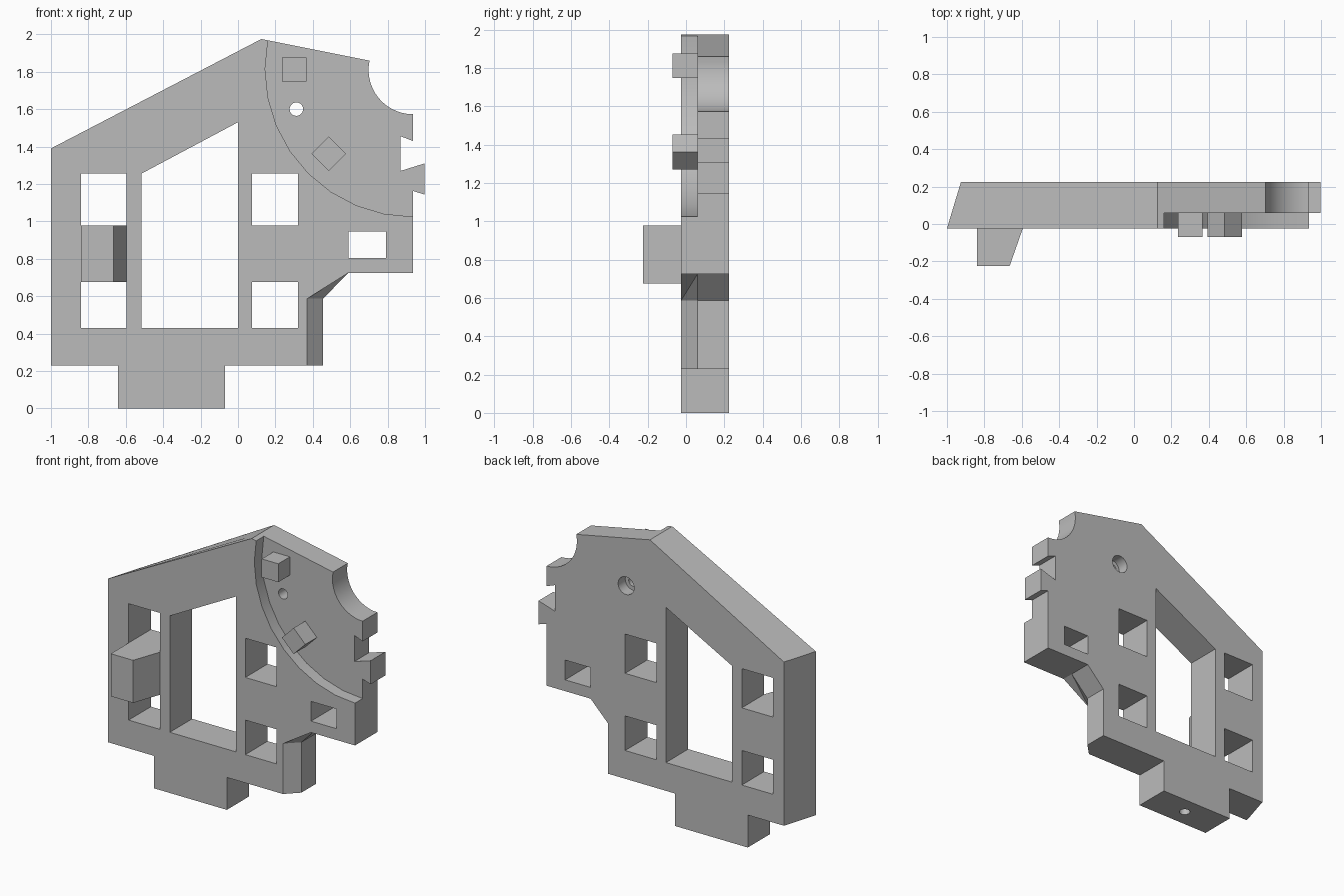
import bpy
import bmesh
from math import cos, sin, pi, radians

cube = bpy.data.objects.get("Cube")
if cube:
    bpy.data.objects.remove(cube, do_unlink=True)

grey = bpy.data.materials.new("plain grey")
grey.use_nodes = True
grey.diffuse_color = (0.5, 0.5, 0.5, 1)
grey.node_tree.nodes["Principled BSDF"].inputs["Base Color"].default_value = (0.5, 0.5, 0.5, 1)

FRONT, STEP, BACK = -0.025, 0.06, 0.225


def loft(name, layers, diagonals=()):
    """Join matching (x, z) outlines, each at its own y, into a closed solid."""
    bm = bmesh.new()
    rings = [[bm.verts.new((x, y, z)) for x, z in pts] for y, pts in layers]
    n = len(rings[0])
    bm.faces.new(rings[0])
    bm.faces.new(rings[-1])
    for a, b in zip(rings, rings[1:]):
        for i in range(n):
            j = (i + 1) % n
            if a is rings[0] and i in diagonals:
                bm.faces.new((a[i], a[j], b[i]))
                bm.faces.new((a[j], b[j], b[i]))
            else:
                bm.faces.new((a[i], a[j], b[j], b[i]))
    bmesh.ops.recalc_face_normals(bm, faces=bm.faces)
    mesh = bpy.data.meshes.new(name)
    bm.to_mesh(mesh)
    bm.free()
    mesh.materials.append(grey)
    obj = bpy.data.objects.new(name, mesh)
    bpy.context.collection.objects.link(obj)
    return obj


def prism(name, pts, y0, y1):
    return loft(name, [(y0, pts), (y1, pts)])


def rect(x0, x1, z0, z1):
    return [(x0, z0), (x1, z0), (x1, z1), (x0, z1)]


def circle(x, z, r, n, start=0.0, end=2 * pi, closed=True):
    count = n if closed else n + 1
    return [(x + r * cos(start + (end - start) * i / n),
             z + r * sin(start + (end - start) * i / n)) for i in range(count)]


def cut(target, cutter):
    mod = target.modifiers.new("cut", 'BOOLEAN')
    mod.operation = 'DIFFERENCE'
    mod.solver = 'EXACT'
    mod.object = cutter
    bpy.context.view_layer.objects.active = target
    bpy.ops.object.modifier_apply(modifier=mod.name)
    bpy.data.objects.remove(cutter, do_unlink=True)


# Plate outline, clockwise from the lower left, with a bitten corner and a notched edge
bite = circle(0.935, 1.81, 0.237, 14, radians(168), radians(270), False)


def outline(left, post):
    return ([(left, 0.23), (left, 1.39), (0.125, 1.975)] + bite +
            [(0.935, 1.43), (0.87, 1.455), (0.87, 1.27), (0.998, 1.31), (0.998, 1.143),
             (0.935, 1.163), (0.935, 0.725), (0.59, 0.725), (post, 0.587), (post, 0.23),
             (-0.07, 0.23), (-0.07, 0), (-0.642, 0), (-0.642, 0.23)])


front = outline(-1, 0.37)
plate = loft("plate", [(FRONT, front), (STEP, outline(-0.975, 0.455)),
                       (BACK, outline(-0.925, 0.455))],
             diagonals=[front.index((0.59, 0.725))])

# Window openings
openings = [rect(x, x + 0.245, z0, z1)
            for x in (-0.84, 0.075) for z0, z1 in ((0.43, 0.675), (0.977, 1.255))]
openings.append(rect(0.59, 0.79, 0.805, 0.945))
openings.append([(-0.517, 0.43), (0, 0.43), (0, 1.53), (-0.517, 1.255)])
for pts in openings:
    cut(plate, prism("opening_cutter", pts, -0.5, 0.5))

# Round recess on the front, and the screw hole with its wider back
cut(plate, prism("recess_cutter", circle(0.935, 1.815, 0.79, 32), -0.3, STEP))
cut(plate, prism("screw_hole_cutter", circle(0.312, 1.6, 0.036, 24), -0.5, 0.5))
cut(plate, prism("screw_head_cutter", circle(0.312, 1.6, 0.063, 24), 0.145, 0.5))

# Hole up into the bottom tab
bpy.ops.mesh.primitive_cylinder_add(vertices=24, radius=0.036, depth=0.4,
                                    location=(-0.356, 0.1, 0))
cut(plate, bpy.context.object)

# Smooth the round walls, keeping corners and coarse recess sides sharp
bpy.ops.object.select_all(action='DESELECT')
plate.select_set(True)
bpy.context.view_layer.objects.active = plate
bpy.ops.object.shade_smooth_by_angle(angle=radians(20))

# Tapered handle on the front
loft("handle_block", [(-0.225, rect(-0.84, -0.665, 0.675, 0.977)),
                      (FRONT, rect(-0.84, -0.595, 0.675, 0.977))])

# Square pegs standing in the recess
prism("upper_peg", rect(0.235, 0.365, 1.747, 1.877), -0.07, STEP)
prism("lower_peg", circle(0.485, 1.362, 0.092, 4), -0.07, STEP)
